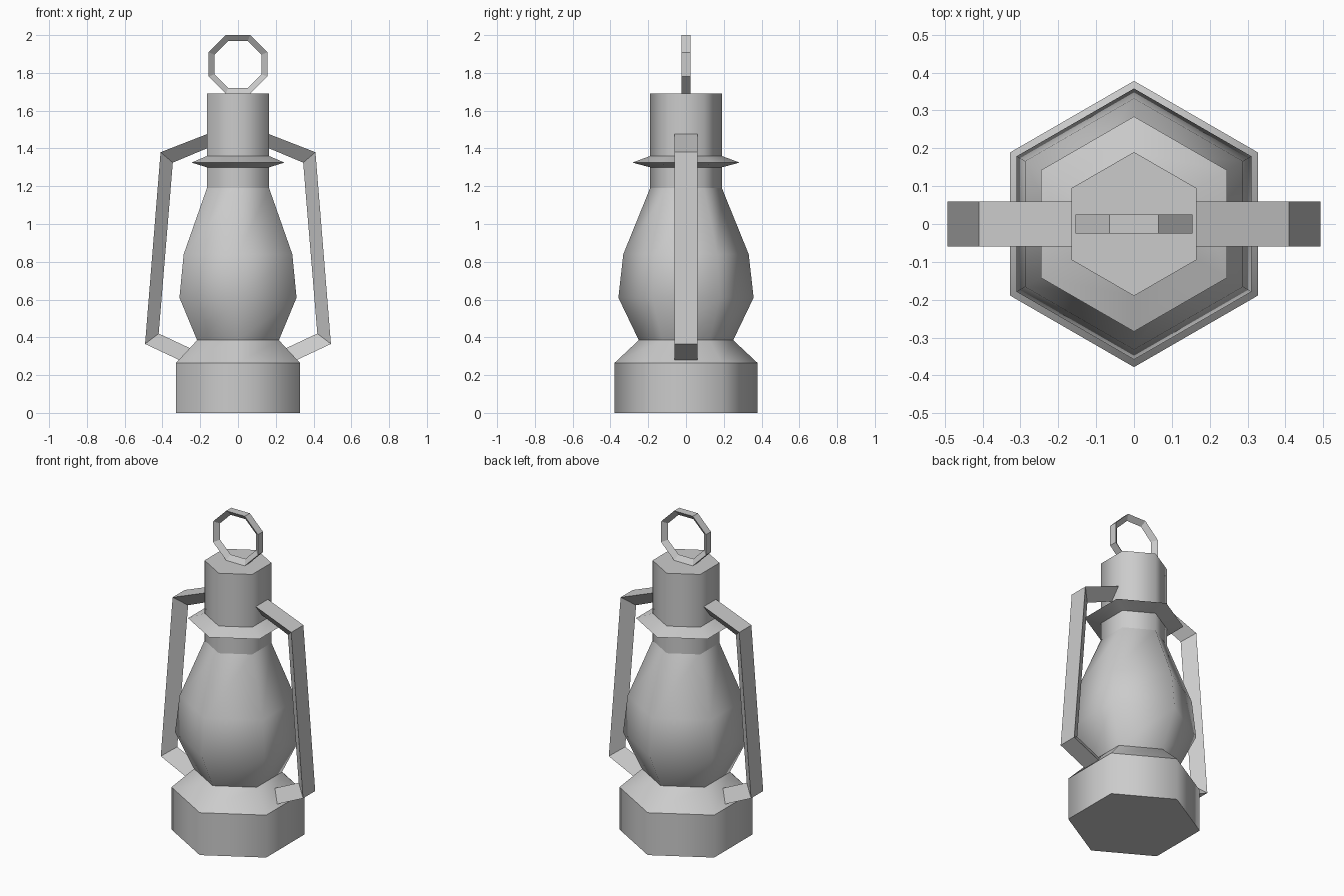
import bpy, bmesh
from math import sin, cos, pi

cube = bpy.data.objects.get("Cube")
if cube:
    bpy.data.objects.remove(cube)

grey = bpy.data.materials.new("plain_grey")
grey.use_nodes = True
grey.diffuse_color = (0.6, 0.6, 0.6, 1)
grey.node_tree.nodes["Principled BSDF"].inputs["Base Color"].default_value = (0.6, 0.6, 0.6, 1)


def finish(name, bm):
    mesh = bpy.data.meshes.new(name)
    bm.to_mesh(mesh)
    bm.free()
    mesh.materials.append(grey)
    obj = bpy.data.objects.new(name, mesh)
    bpy.context.collection.objects.link(obj)
    return obj


def lathe(name, profile, sharp=True, bottom=False, top=False):
    """Six-sided turned part; rings stay crisp when sharp, the sides blend."""
    bm = bmesh.new()
    rings = [[bm.verts.new((r * sin(k * pi / 3), -r * cos(k * pi / 3), z))
              for k in range(6)] for r, z in profile]
    for a, b in zip(rings, rings[1:]):
        for k in range(6):
            n = (k + 1) % 6
            bm.faces.new((a[k], a[n], b[n], b[k]))
    if bottom:
        bm.faces.new(rings[0][::-1])
    if top:
        bm.faces.new(rings[-1])
    for f in bm.faces:
        f.smooth = True
    if sharp:
        for e in bm.edges:
            if abs(e.verts[0].co.z - e.verts[1].co.z) < 1e-5:
                e.smooth = False
    return finish(name, bm)


def wedge_bar(name, outer, inner, half, closed=False):
    """Bar of triangular section: flat strip outside, ridge inside."""
    bm = bmesh.new()
    rows = [[bm.verts.new(p) for p in
             ((ox, -half, oz), (ox, half, oz), (ix, 0, iz))]
            for (ox, oz), (ix, iz) in zip(outer, inner)]
    pairs = list(zip(rows, rows[1:]))
    if closed:
        pairs.append((rows[-1], rows[0]))
    else:
        bm.faces.new(rows[0])
        bm.faces.new(rows[-1])
    for a, b in pairs:
        for k in range(3):
            n = (k + 1) % 3
            bm.faces.new((a[k], a[n], b[n], b[k]))
    bmesh.ops.recalc_face_normals(bm, faces=bm.faces)
    return finish(name, bm)


# Lamp body, bottom to top
lathe("base", [(0.378, 0), (0.378, 0.265), (0.25, 0.385)], bottom=True)
lathe("globe", [(0.25, 0.385), (0.358, 0.61), (0.332, 0.84), (0.19, 1.19)], sharp=False)
lathe("chimney", [(0.19, 1.19), (0.19, 1.30), (0.284, 1.325), (0.19, 1.36), (0.19, 1.69)],
      top=True)

# Side handles, ends sunk into the body
outer = [(0.12, 1.493), (0.41, 1.38), (0.492, 0.365), (0.26, 0.256)]
inner = [(0.12, 1.419), (0.345, 1.325), (0.42, 0.42), (0.20, 0.317)]
for side, s in (("left", 1), ("right", -1)):
    wedge_bar(side + "_handle", [(s * x, z) for x, z in outer],
              [(s * x, z) for x, z in inner], 0.06)


# Hanging ring
def octagon(apothem):
    r = apothem / cos(pi / 8)
    return [(r * cos((k + 0.5) * pi / 4), 1.845 + r * sin((k + 0.5) * pi / 4))
            for k in range(8)]


wedge_bar("hanging_ring", octagon(0.155), octagon(0.124), 0.025, closed=True)
